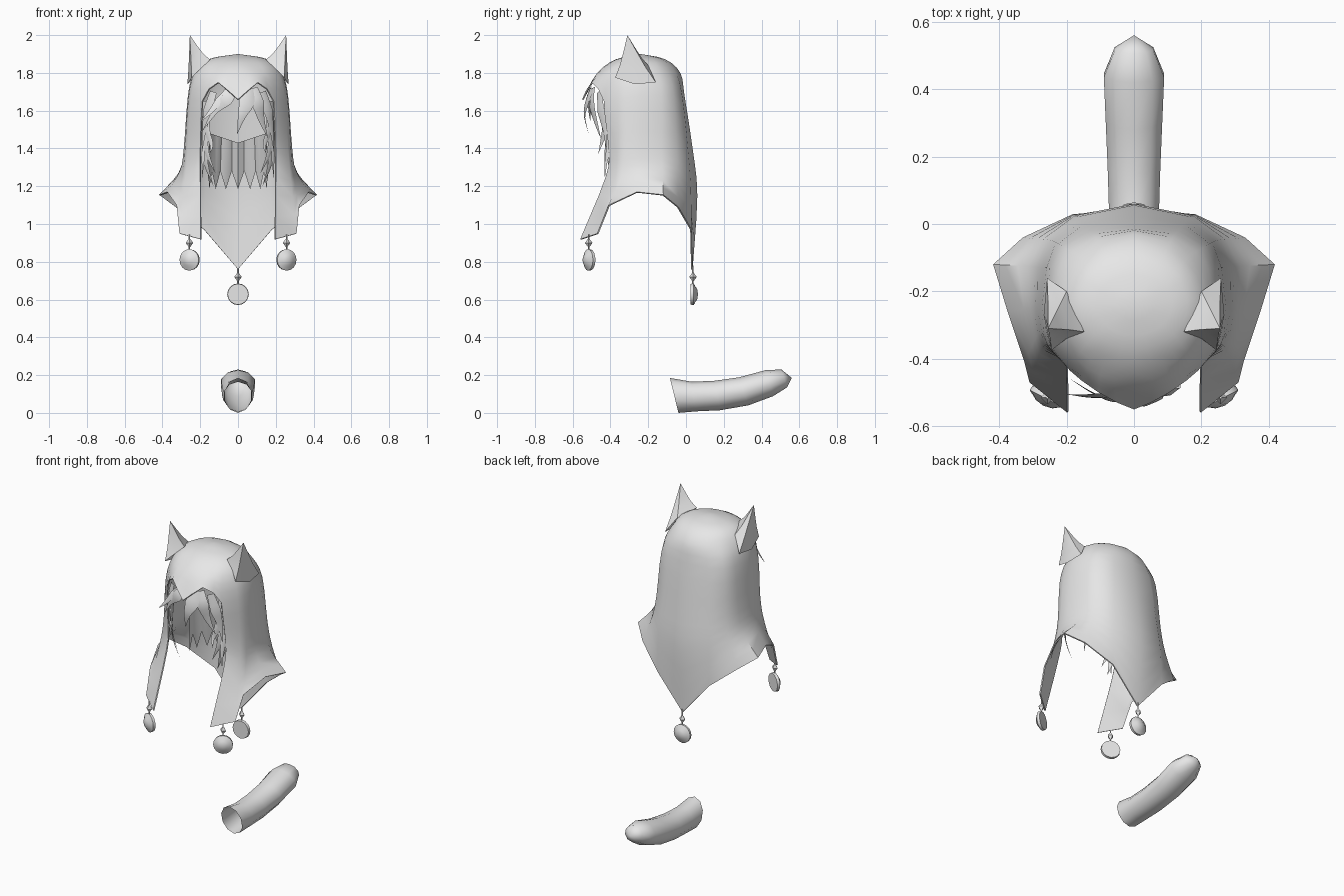
import bpy, bmesh, math
from mathutils import Vector, Matrix

cube = bpy.data.objects.get("Cube")
if cube:
    bpy.data.objects.remove(cube, do_unlink=True)

grey = bpy.data.materials.new("plain_grey")
grey.diffuse_color = (0.8, 0.8, 0.8, 1)
grey.use_nodes = True
grey.node_tree.nodes["Principled BSDF"].inputs["Base Color"].default_value = (0.8, 0.8, 0.8, 1)
parts = []


def build(name, verts, faces, mirror=False, thick=0.0, recalc=False):
    me = bpy.data.meshes.new(name)
    me.from_pydata([tuple(v) for v in verts], [], faces)
    bm = bmesh.new()
    bm.from_mesh(me)
    bmesh.ops.remove_doubles(bm, verts=bm.verts, dist=0.0005)
    if recalc:
        bmesh.ops.recalc_face_normals(bm, faces=bm.faces)
    bm.to_mesh(me)
    bm.free()
    me.materials.append(grey)
    ob = bpy.data.objects.new(name, me)
    bpy.context.collection.objects.link(ob)
    if mirror:
        ob.modifiers.new("Mirror", 'MIRROR').merge_threshold = 0.001
    if thick:
        sol = ob.modifiers.new("Solidify", 'SOLIDIFY')
        sol.thickness = thick
        sol.offset = -1
    parts.append(ob)
    return ob


def smooth_path(pts, steps):
    """Catmull-Rom curve through the points."""
    p = [Vector(q) for q in pts]
    p = [2 * p[0] - p[1]] + p + [2 * p[-1] - p[-2]]
    out = []
    for i in range(1, len(p) - 2):
        a, b, c, d = p[i - 1:i + 3]
        for s in range(steps):
            t = s / steps
            out.append(0.5 * (2 * b + (c - a) * t + (2 * a - 5 * b + 4 * c - d) * t * t
                              + (3 * b - a - 3 * c + d) * t ** 3))
    return out + [p[-2]]


def loft(rings, closed=True):
    """Quads between rings of equal length."""
    n = len(rings[0])
    verts = [v for r in rings for v in r]
    faces = [(i * n + j, i * n + (j + 1) % n, (i + 1) * n + (j + 1) % n, (i + 1) * n + j)
             for i in range(len(rings) - 1) for j in range(n if closed else n - 1)]
    return verts, faces


# Hood: half columns from brim centre round to back centre (angle, path below the cap)
columns = [
    (0, [(0, -.55, 1.66)]),
    (14, [(.05, -.53, 1.705)]),
    (25, [(.105, -.5, 1.75)]),
    (36, [(.155, -.465, 1.715)]),
    (47, [(.19, -.435, 1.65), (.2, -.41, 1.4), (.2, -.425, 1.25), (.198, -.56, .92)]),
    (65, [(.25, -.36, 1.66), (.265, -.36, 1.4), (.28, -.385, 1.23), (.31, -.47, .95)]),
    (78, [(.262, -.31, 1.67), (.28, -.32, 1.4), (.293, -.34, 1.26), (.325, -.41, 1.1)]),
    (95, [(.265, -.24, 1.68), (.287, -.25, 1.4), (.308, -.25, 1.28), (.375, -.26, 1.17)]),
    (120, [(.25, -.13, 1.68), (.275, -.13, 1.4), (.315, -.125, 1.27), (.418, -.12, 1.155)]),
    (135, [(.215, -.065, 1.68), (.24, -.05, 1.4), (.27, -.045, 1.25), (.33, -.04, 1.09)]),
    (153, [(.13, -.02, 1.68), (.155, .01, 1.4), (.175, .025, 1.2), (.18, .03, .97)]),
    (180, [(0, -.008, 1.68), (0, .035, 1.4), (0, .06, 1.15), (0, .035, .76)]),
]
grid = []
for deg, below in columns:
    s, c = math.sin(math.radians(deg)), math.cos(math.radians(deg))
    cap = [(0, -.24, 1.9), (.16 * s, -.24 - .13 * c, 1.872), (.235 * s, -.25 - .22 * c, 1.8)]
    grid.append(smooth_path(cap + below, 3))
verts, faces, start = [], [], []
for col in grid:
    start.append(len(verts))
    verts += col
for j in range(len(grid) - 1):
    a, b = start[j], start[j + 1]
    for i in range(min(len(grid[j]), len(grid[j + 1])) - 1):
        faces.append((a + i, a + i + 1, b + i + 1, b + i) if i else (a, a + 1, b + 1))
build("hood", verts, faces, mirror=True, thick=0.008)

# Pointed ears
tip = Vector((.255, -.31, 2.0))
base = [Vector(v) for v in ((.148, -.32, 1.87), (.2, -.34, 1.82), (.245, -.375, 1.775),
                            (.268, -.27, 1.74), (.258, -.16, 1.75), (.2, -.2, 1.84))]
rings = []
for t, shrink in ((0, 1), (.3, .9), (.6, .88), (1, 1)):
    rings.append([(b.lerp(tip, t) - tip.lerp(Vector((.24, -.28, 1.8)), 1 - t)) * shrink
                  + tip.lerp(Vector((.24, -.28, 1.8)), 1 - t) for b in base])
build("ears", *loft(rings), mirror=True, recalc=True)


# Tapered hair locks
def lock_strip(path, width):
    pts = smooth_path(path, 3)
    n = len(pts) - 1
    rows = []
    for i, p in enumerate(pts):
        tangent = (pts[min(i + 1, n)] - pts[max(i - 1, 0)]).normalized()
        out = Vector((p.x, p.y + .25, 0)).normalized()
        side = tangent.cross(out).normalized()
        t = i / n
        w = width * (0.7 + 0.9 * t if t < .33 else 1.5 * (1 - t))
        rows.append([p - side * w, p + out * w * .25, p + side * w])
    return loft(rows, closed=False)


def hair(name, locks, mirror=False):
    verts, faces = [], []
    for path, width in locks:
        v, f = lock_strip(path, width)
        faces += [tuple(k + len(verts) for k in q) for q in f]
        verts += v
    build(name, verts, faces, mirror)


hair("fringe", [
    ([(.06, -.5, 1.72), (.045, -.525, 1.64), (.02, -.535, 1.57), (-.005, -.515, 1.475)], .042),
    ([(-.02, -.5, 1.72), (-.06, -.52, 1.66), (-.12, -.5, 1.6), (-.19, -.46, 1.49)], .034),
    ([(-.05, -.5, 1.71), (-.1, -.51, 1.65), (-.15, -.51, 1.59), (-.2, -.505, 1.54)], .022),
    ([(.08, -.49, 1.72), (.105, -.5, 1.64), (.125, -.48, 1.55), (.16, -.45, 1.45)], .036),
])
hair("side_locks", [
    ([(.13, -.46, 1.7), (.16, -.45, 1.6), (.178, -.43, 1.5), (.19, -.42, 1.38)], .03),
    ([(.17, -.4, 1.65), (.18, -.4, 1.5), (.165, -.42, 1.38), (.12, -.43, 1.27)], .032),
    ([(.18, -.38, 1.6), (.185, -.38, 1.45), (.17, -.4, 1.32), (.13, -.39, 1.2)], .034),
    ([(.18, -.37, 1.55), (.19, -.39, 1.45), (.185, -.42, 1.35), (.19, -.43, 1.24)], .025),
    ([(.16, -.42, 1.62), (.165, -.43, 1.5), (.14, -.45, 1.42), (.15, -.465, 1.37)], .022),
], mirror=True)

# Nape hair with a jagged hem
top, hem = [], []
for k in range(9):
    a = math.radians(85 + 95 * k / 8)
    s, c = math.sin(a), math.cos(a)
    top.append(Vector((.15 * s, -.26 - .1 * c, 1.43 + .05 * s)))
    hem.append(Vector((.16 * s, -.24 - .15 * c, 1.185 if k % 2 == 0 else 1.28)))
build("nape_hair", *loft([top, hem], closed=False), mirror=True)


# Pendants: cord, bead and domed disc
def lathe(profile, sides):
    return [[Vector((r * math.cos(2 * math.pi * k / sides), -h, r * math.sin(2 * math.pi * k / sides)))
             for k in range(sides)] for r, h in profile]


def pendant(name, x, y, z_top, z_bead, z_disc, turn):
    rot = Matrix.Rotation(turn, 3, 'Z')
    disc = [(0, -.012), (.055, -.012), (.057, .004), (.047, .01), (.042, .012), (.028, .022), (0, .027)]
    rings = [[rot @ v + Vector((x, y, z_disc)) for v in r] for r in lathe(disc, 16)]
    build(name + "_disc", *loft(rings), recalc=True)
    cord = [(0, z_disc + .05), (.004, z_disc + .05), (.004, z_bead - .022), (.02, z_bead),
            (.004, z_bead + .022), (.004, z_top), (0, z_top)]
    rings = [[Vector((x + r * math.cos(k * math.pi / 2), y + r * math.sin(k * math.pi / 2), z))
              for k in range(4)] for r, z in cord]
    build(name + "_bead", *loft(rings), recalc=True)


for side, label in ((1, "left"), (-1, "right")):
    pendant(label + "_pendant", side * .257, -.515, .945, .9, .81, side * math.radians(27))
pendant("back_pendant", 0, .037, .78, .72, .628, math.pi)

# Tail: open tube given by top point, bottom point and half width
sections = [((-.085, .185), (-.04, 0), .072), ((.03, .165), (.05, .008), .078),
            ((.15, .17), (.18, .014), .082), ((.28, .188), (.33, .04), .088),
            ((.42, .226), (.46, .088), .094), ((.505, .23), (.535, .135), .06),
            ((.56, .185), (.56, .185), 0)]
rings = []
for t, b, w in sections:
    t, b = Vector((0, *t)), Vector((0, *b))
    rings.append([(t + b) / 2 + (t - b) / 2 * math.cos(k * math.pi / 5)
                  + Vector((w * math.sin(k * math.pi / 5), 0, 0)) for k in range(10)])
build("tail", *loft(rings), recalc=True)

# Apply modifiers and smooth the shading
bpy.ops.object.select_all(action='DESELECT')
for ob in parts:
    ob.select_set(True)
bpy.context.view_layer.objects.active = parts[0]
bpy.ops.object.convert(target='MESH')
bpy.ops.object.shade_smooth_by_angle(angle=math.radians(45))
